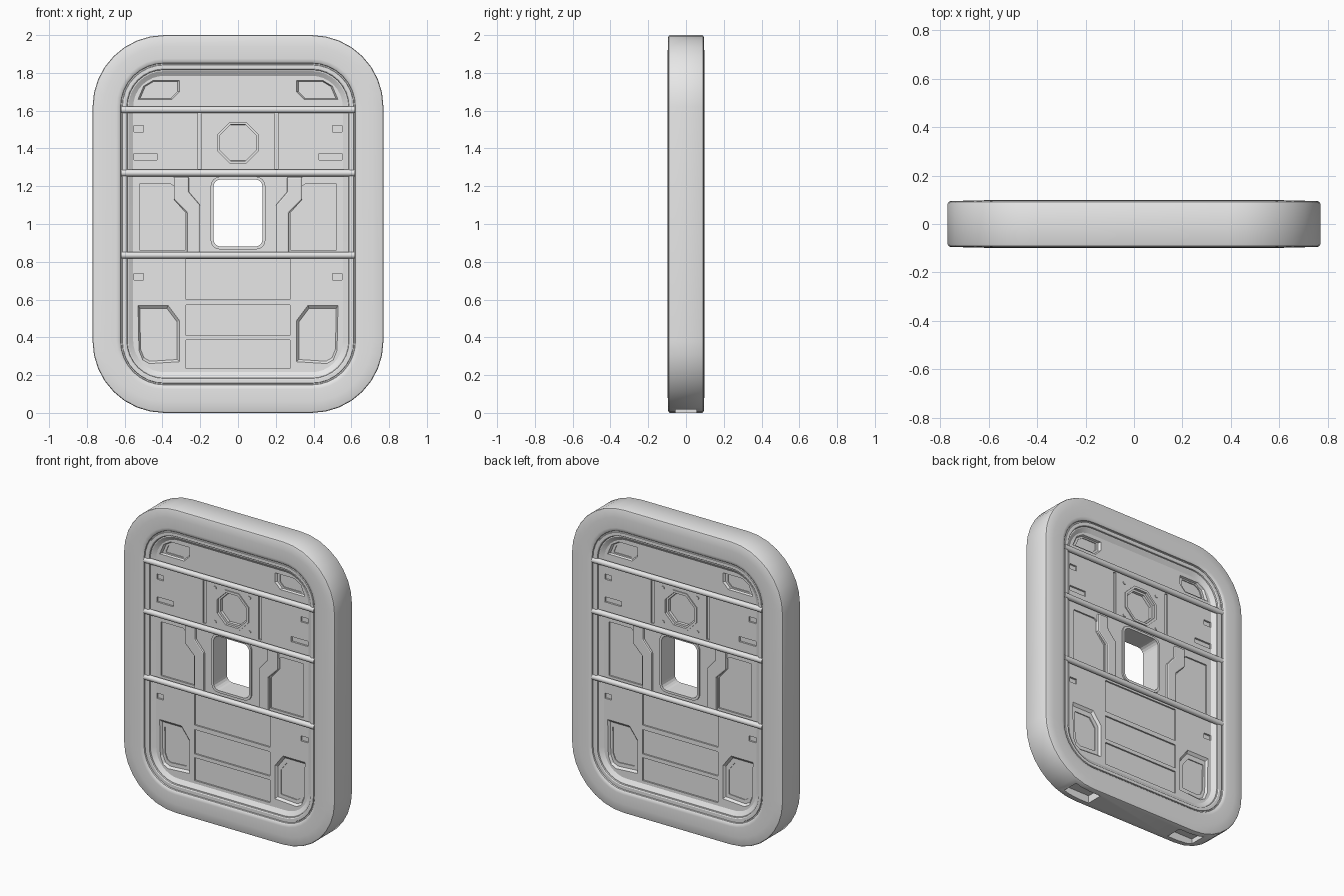
import bpy
import bmesh
import math
from mathutils import Vector

cube = bpy.data.objects.get("Cube")
if cube:
    bpy.data.objects.remove(cube)

grey = bpy.data.materials.new("plain_grey")
grey.use_nodes = True
grey.diffuse_color = (0.8, 0.8, 0.8, 1)
grey.node_tree.nodes["Principled BSDF"].inputs["Base Color"].default_value = (0.8, 0.8, 0.8, 1)


def finish(bm, name):
    bmesh.ops.recalc_face_normals(bm, faces=bm.faces)
    mesh = bpy.data.meshes.new(name)
    bm.to_mesh(mesh)
    bm.free()
    mesh.materials.append(grey)
    obj = bpy.data.objects.new(name, mesh)
    bpy.context.collection.objects.link(obj)
    return obj


def activate(obj):
    bpy.ops.object.select_all(action='DESELECT')
    obj.select_set(True)
    bpy.context.view_layer.objects.active = obj


def smooth(obj, angle=30):
    activate(obj)
    bpy.ops.object.shade_smooth_by_angle(angle=math.radians(angle))


def cut(obj, cutter):
    cutter.hide_render = True
    mod = obj.modifiers.new("cut", 'BOOLEAN')
    mod.operation = 'DIFFERENCE'
    mod.solver = 'EXACT'
    mod.object = cutter
    activate(obj)
    bpy.ops.object.modifier_apply(modifier=mod.name)
    bpy.data.objects.remove(cutter)


def round_rect(hw, hh, r, cz=1.0, steps=8):
    """Outline in x and z with rounded corners."""
    pts = []
    for k, (sx, sz) in enumerate([(1, 1), (-1, 1), (-1, -1), (1, -1)]):
        for i in range(steps + 1):
            a = math.pi / 2 * (k + i / steps)
            pts.append((sx * (hw - r) + r * math.cos(a), cz + sz * (hh - r) + r * math.sin(a)))
    return pts


def rect(x0, x1, z0, z1):
    return [(x0, z0), (x1, z0), (x1, z1), (x0, z1)]


def octagon(r, cz):
    return [(r * math.cos(math.pi / 8 + i * math.pi / 4),
             cz + r * math.sin(math.pi / 8 + i * math.pi / 4)) for i in range(8)]


def scaled(pts, f):
    cx = sum(p[0] for p in pts) / len(pts)
    cz = sum(p[1] for p in pts) / len(pts)
    return [(cx + (x - cx) * f, cz + (z - cz) * f) for x, z in pts]


def prism(bm, pts, y0, y1, end=1.0, both=True, pair=False):
    """Prism from depth y0 to y1, repeated on the back and on the other side."""
    for sy in ((1, -1) if both else (1,)):
        for sx in ((1, -1) if pair else (1,)):
            a = [bm.verts.new((sx * x, sy * y0, z)) for x, z in pts]
            b = [bm.verts.new((sx * x, sy * y1, z)) for x, z in scaled(pts, end)]
            bm.faces.new(a)
            bm.faces.new(b)
            for i in range(len(a)):
                j = (i + 1) % len(a)
                bm.faces.new((a[i], a[j], b[j], b[i]))


# Outer frame: one section swept round a rounded rectangle
front = [(0, -.085), (.003, -.091), (.01, -.094), (.06, -.096), (.125, -.098),
         (.14, -.096), (.148, -.09), (.15, -.082), (.156, -.082), (.158, -.088),
         (.176, -.088), (.182, -.084), (.184, -.076), (.19, -.076), (.22, -.057)]
section = front + [(d, -y) for d, y in reversed(front)]
bm = bmesh.new()
rings = []
for d, y in section:
    rings.append([bm.verts.new((x, y, z)) for x, z in round_rect(.77 - d, 1 - d, .38 - d)])
for k, ring in enumerate(rings):
    nxt = rings[(k + 1) % len(rings)]
    for i in range(len(ring)):
        j = (i + 1) % len(ring)
        bm.faces.new((ring[i], ring[j], nxt[j], nxt[i]))
frame = finish(bm, "outer_frame")

# Sockets under the frame
bm = bmesh.new()
prism(bm, rect(.31, .5, -.02, .05), -.055, .055, both=False, pair=True)
cut(frame, finish(bm, "socket_cutter"))
smooth(frame)

# Inner panel
FACE = -.06
bm = bmesh.new()
prism(bm, round_rect(.56, .79, .17), FACE, -FACE, both=False)
panel = finish(bm, "inner_panel")

lamp = [(.31, 1.76), (.45, 1.76), (.5, 1.73), (.53, 1.66), (.35, 1.66), (.31, 1.7)]
pocket = [(.53, .57), (.37, .57), (.31, .49), (.31, .27), (.47, .26), (.505, .28), (.525, .33)]
side = [(.34, 1.13), (.34, 1.2), (.36, 1.215), (.52, 1.215), (.52, .86), (.28, .86), (.28, 1.06)]
TOP = -.09

# Wide pockets, grooves and slots
bm = bmesh.new()
for shape in (lamp, pocket):
    prism(bm, shape, FACE - .001, -.046, .9, pair=True)
prism(bm, side, TOP, -.05, pair=True)
prism(bm, octagon(.13, 1.43), FACE - .001, -.045, .92)
prism(bm, rect(.192, .212, 1.29, 1.59), TOP, -.052, pair=True)
for z, x in ((1.505, .5), (1.355, .43), (.72, .5)):
    prism(bm, rect(x, .552, z - .017, z + .017), TOP, -.048, pair=True)
for z0, z1 in ((.235, .385), (.41, .57), (.6, .815)):
    prism(bm, rect(-.275, .275, z0, z1), TOP, -.05)
cut(panel, finish(bm, "pocket_cutter"))

# Deeper steps inside the pockets, and the window opening
bm = bmesh.new()
for shape in (lamp, pocket):
    prism(bm, scaled(shape, .72), TOP, -.04, pair=True)
prism(bm, octagon(.108, 1.43), TOP, -.028, .95)
prism(bm, round_rect(.13, .178, .04, 1.058, 4), -.2, .2, both=False)
cut(panel, finish(bm, "step_cutter"))

# Raised rim round the window
bm = bmesh.new()
prism(bm, round_rect(.145, .193, .05, 1.058, 4), -.07, -.055)
rim = finish(bm, "window_rim")
bm = bmesh.new()
prism(bm, round_rect(.13, .178, .04, 1.058, 4), -.2, .2, both=False)
cut(rim, finish(bm, "window_cutter"))

# Cranked pillars beside the window
bm = bmesh.new()
prism(bm, [(.34, 1.25), (.34, 1.13), (.27, 1.06), (.27, .84), (.2, .84),
           (.2, 1.1), (.26, 1.17), (.26, 1.25)], -.074, -.045, pair=True)
pillars = finish(bm, "cranked_pillars")
bevel = pillars.modifiers.new("bevel", 'BEVEL')
bevel.width = .008
bevel.segments = 2

# Octagonal port ring
bm = bmesh.new()
prism(bm, octagon(.132, 1.43), -.066, -.05)
ring = finish(bm, "port_ring")
bm = bmesh.new()
prism(bm, octagon(.115, 1.43), -.2, -.01)
cut(ring, finish(bm, "ring_cutter"))

# Bolts around the port
bm = bmesh.new()
for z in (1.32, 1.545):
    prism(bm, [(x + .125, w) for x, w in octagon(.011, z)], -.065, -.055, pair=True)
finish(bm, "port_bolts")

# Horizontal bars on both faces
for z, label in ((1.605, "upper"), (1.27, "middle"), (.835, "lower")):
    for sy, face in ((-1, "front"), (1, "back")):
        bpy.ops.mesh.primitive_cylinder_add(vertices=16, radius=.018, depth=1.24,
                                            location=(0, sy * .081, z),
                                            rotation=(0, math.pi / 2, 0))
        bar = bpy.context.object
        bar.name = f"{label}_{face}_bar"
        bar.data.materials.append(grey)
        smooth(bar)
